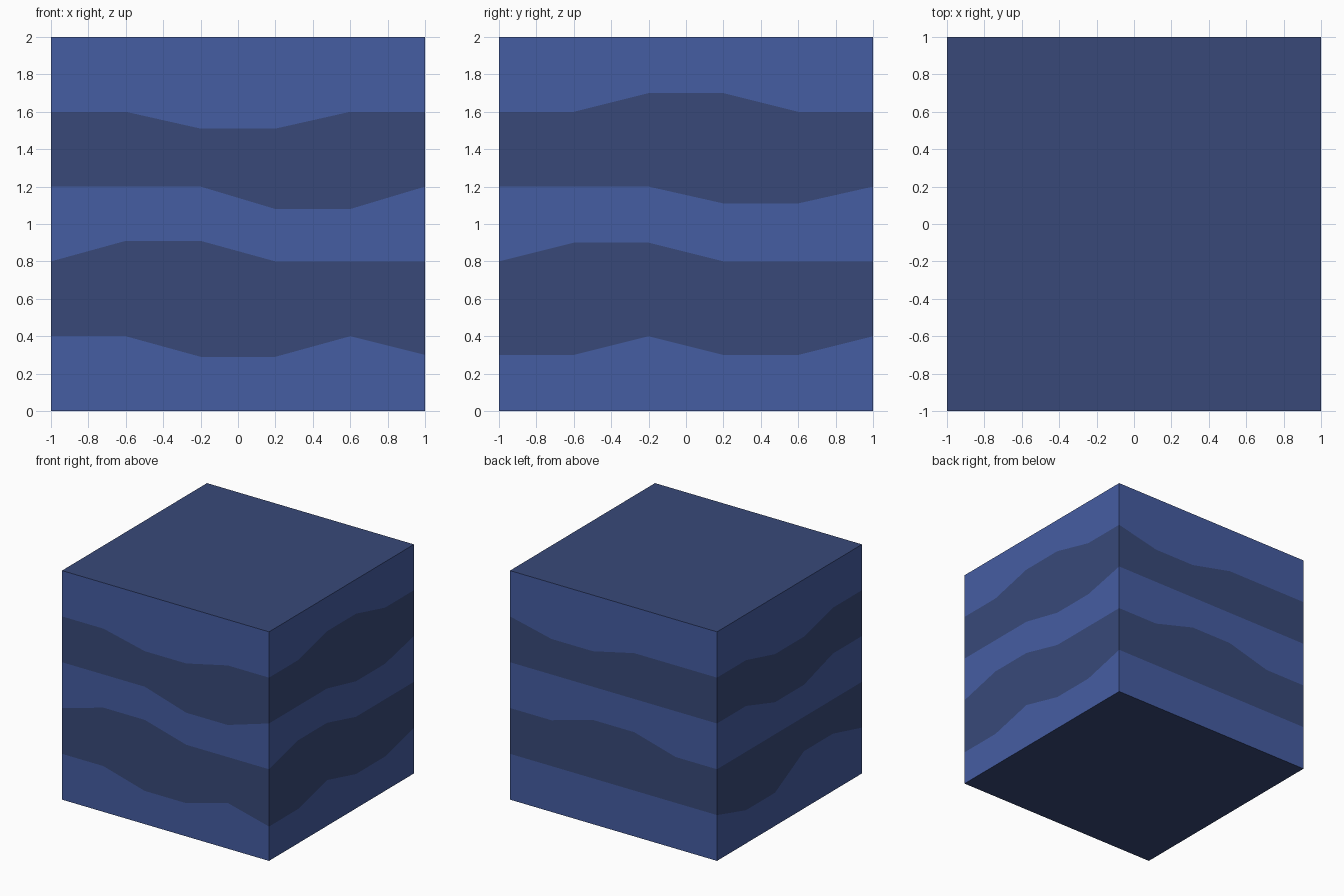
import bpy, bmesh

if "Cube" in bpy.data.objects:
    bpy.data.objects.remove(bpy.data.objects["Cube"])


def material(name, rgb):
    """Flat colour given as sRGB 0-255, stored linear."""
    mat = bpy.data.materials.new(name)
    lin = [((c / 255 + 0.055) / 1.055) ** 2.4 for c in rgb]
    mat.diffuse_color = (*lin, 1)
    mat.use_nodes = True
    mat.node_tree.nodes["Principled BSDF"].inputs["Base Color"].default_value = mat.diffuse_color
    return mat


light = material("light_blue", (69, 93, 162))
dark = material("dark_blue", (56, 73, 121))

# Outline of the block: five segments per side, starting front left, anticlockwise
steps = [-1, -0.6, -0.2, 0.2, 0.6]
outline = ([(t, -1) for t in steps] + [(1, t) for t in steps]
           + [(-t, 1) for t in steps] + [(-1, -t) for t in steps])

# Height shifts that make each band edge wavy: {outline point: shift}
waves = [
    {},
    {2: -.11, 3: -.11, 5: -.1, 6: -.1, 8: -.1, 9: -.1,
     16: -.11, 17: -.11, 18: .1, 19: .1},
    {1: .11, 2: .11, 6: .1, 7: .1, 12: .11, 13: .11},
    {3: -.12, 4: -.12, 8: -.09, 9: -.09, 17: -.12, 18: -.12},
    {2: -.09, 3: -.09, 7: .1, 8: .1, 11: -.09, 12: -.09, 17: -.1, 18: -.1},
    {},
]

bm = bmesh.new()
rings = [[bm.verts.new((x, y, 0.4 * level + wave.get(i, 0)))
          for i, (x, y) in enumerate(outline)]
         for level, wave in enumerate(waves)]

# Side bands, alternating light and dark
n = len(outline)
for level in range(5):
    low, high = rings[level], rings[level + 1]
    for i in range(n):
        j = (i + 1) % n
        face = bm.faces.new((low[i], low[j], high[j], high[i]))
        face.material_index = level % 2

# Dark top and bottom
for ring in (rings[-1], rings[0][::-1]):
    bm.faces.new(ring).material_index = 1

mesh = bpy.data.meshes.new("striped_block")
bm.to_mesh(mesh)
bm.free()
mesh.materials.append(light)
mesh.materials.append(dark)
block = bpy.data.objects.new("striped_block", mesh)
bpy.context.collection.objects.link(block)
